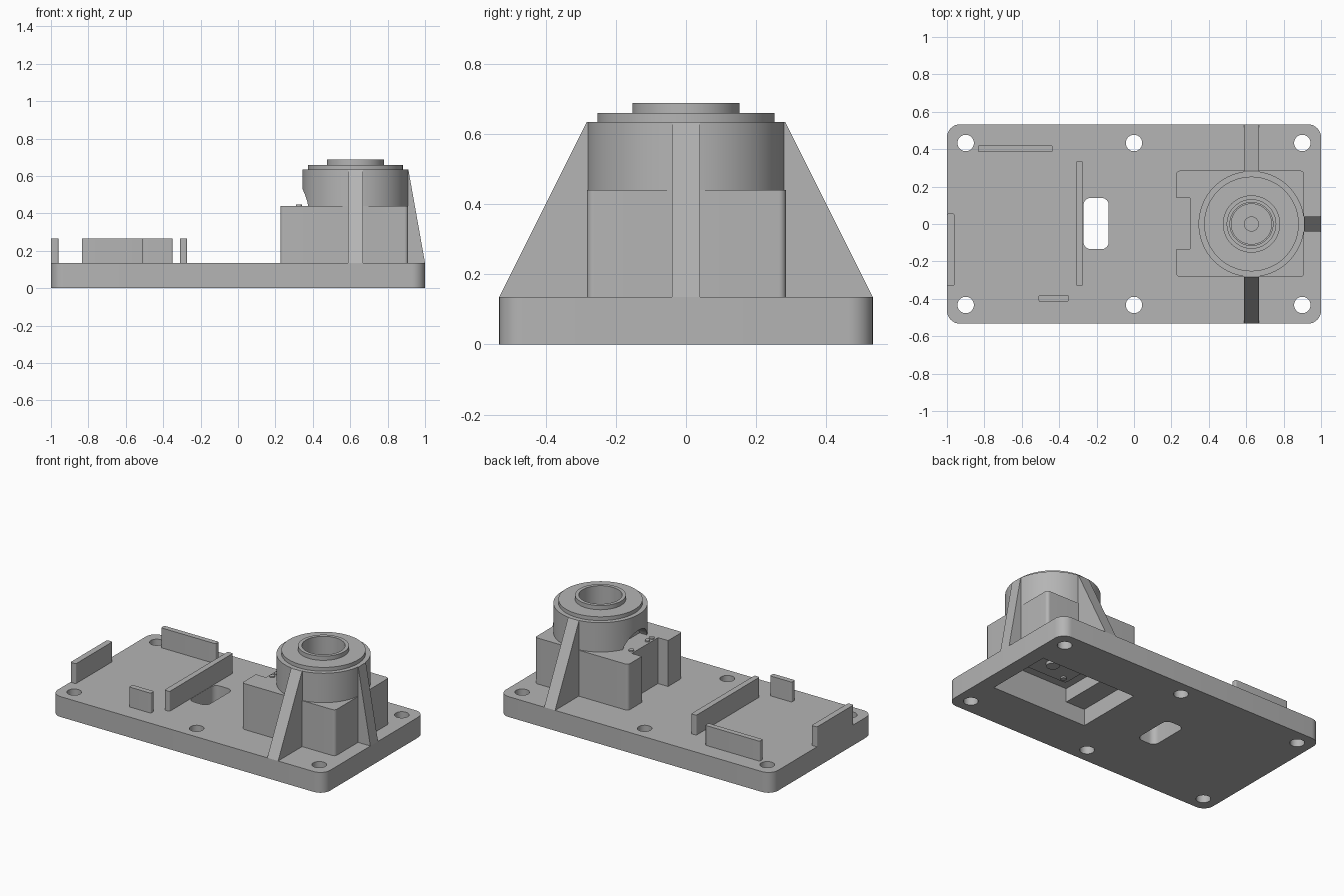
import bpy, bmesh
from math import sin, cos, pi, radians
from mathutils import Matrix

if "Cube" in bpy.data.objects:
    bpy.data.objects.remove(bpy.data.objects["Cube"], do_unlink=True)

grey = bpy.data.materials.new("plain grey")
grey.use_nodes = True
grey.diffuse_color = (0.46, 0.46, 0.46, 1)
grey.node_tree.nodes["Principled BSDF"].inputs["Base Color"].default_value = (0.46, 0.46, 0.46, 1)

TX = 0.628        # tower axis
DECK = 0.135      # top of the base plate
BLOCK = 0.44      # top of the housing block
parts = []


def finish(name, bm):
    bmesh.ops.recalc_face_normals(bm, faces=bm.faces)
    mesh = bpy.data.meshes.new(name)
    bm.to_mesh(mesh)
    bm.free()
    mesh.materials.append(grey)
    ob = bpy.data.objects.new(name, mesh)
    bpy.context.collection.objects.link(ob)
    parts.append(ob)
    return ob


def prism(name, outline, z0, z1, matrix=Matrix()):
    bm = bmesh.new()
    face = bm.faces.new([bm.verts.new((x, y, z0)) for x, y in outline])
    out = bmesh.ops.extrude_face_region(bm, geom=[face])
    top = [v for v in out["geom"] if isinstance(v, bmesh.types.BMVert)]
    bmesh.ops.translate(bm, verts=top, vec=(0, 0, z1 - z0))
    bm.transform(matrix)
    return finish(name, bm)


def box(name, x0, x1, y0, y1, z0, z1, r=0.0):
    """Upright box with vertical edges rounded by r."""
    if r == 0:
        pts = [(x0, y0), (x1, y0), (x1, y1), (x0, y1)]
    else:
        corners = [(x1 - r, y1 - r), (x0 + r, y1 - r), (x0 + r, y0 + r), (x1 - r, y0 + r)]
        pts = []
        for q, (cx, cy) in enumerate(corners):
            for i in range(9):
                a = (q + i / 8) * pi / 2
                pts.append((cx + r * cos(a), cy + r * sin(a)))
    return prism(name, pts, z0, z1)


def circle(r, cx=0.0, cy=0.0, n=48):
    return [(cx + r * cos(2 * pi * i / n), cy + r * sin(2 * pi * i / n)) for i in range(n)]


def rod(name, r, cx, cy, z0, z1):
    return prism(name, circle(r, cx, cy), z0, z1)


def rod_x(name, r, z, x0, x1):
    turn = Matrix.Translation((0, 0, z)) @ Matrix.Rotation(pi / 2, 4, 'Y')
    return prism(name, circle(r), x0, x1, turn)


def lathe(name, profile, n=96):
    bm = bmesh.new()
    rings = [[bm.verts.new((TX + r * cos(2 * pi * i / n), r * sin(2 * pi * i / n), z))
              for i in range(n)] for r, z in profile]
    for a, b in zip(rings, rings[1:] + rings[:1]):
        for i in range(n):
            j = (i + 1) % n
            bm.faces.new((a[i], a[j], b[j], b[i]))
    return finish(name, bm)


def cut(target, *cutters):
    for c in cutters:
        c.hide_render = True
        mod = target.modifiers.new("cut", 'BOOLEAN')
        mod.operation, mod.solver, mod.object = 'DIFFERENCE', 'EXACT', c
    bpy.context.view_layer.update()
    graph = bpy.context.evaluated_depsgraph_get()
    mesh = bpy.data.meshes.new_from_object(target.evaluated_get(graph))
    target.modifiers.clear()
    target.data = mesh
    for c in cutters:
        parts.remove(c)
        bpy.data.objects.remove(c, do_unlink=True)


# Base plate with bolt holes, cable slot, underside pocket and cable channel
plate = box("base_plate", -1, 1, -0.533, 0.533, 0, DECK, 0.07)
cut(plate, *[rod("hole", 0.044, x, y, -0.1, 0.3) for x in (-0.9, 0, 0.9) for y in (-0.433, 0.433)])
cut(plate, box("slot", -0.27, -0.135, -0.135, 0.14, -0.1, 0.3, 0.04))
cut(plate, rod_x("channel", 0.07, 0.02, -0.2, 0.3))
cut(plate, box("pocket", 0.2, 0.9, -0.22, 0.235, -0.1, 0.11))
cut(plate, box("deep_pocket", 0.34, 0.87, -0.22, 0.235, -0.1, 0.3))

# Housing block, notched on its inner side and hollow below
block = box("housing_block", 0.226, 0.91, -0.282, 0.285, DECK, BLOCK, 0.02)
cut(block, box("notch", 0.1, 0.3, -0.135, 0.14, 0, 0.6))
cut(block, box("cavity", 0.34, 0.87, -0.22, 0.235, 0, 0.2))
cut(block, rod("bore", 0.13, TX, 0, 0.3, 0.6))

# Stepped round tower with an arched opening over the notch
tower = lathe("tower", [(0.115, 0.3), (0.283, 0.3), (0.283, 0.635), (0.253, 0.635),
                        (0.253, 0.66), (0.153, 0.66), (0.153, 0.688), (0.13, 0.688),
                        (0.13, 0.45), (0.115, 0.45)])
cut(tower, rod_x("arch", 0.135, 0.395, 0.2, 0.43))

# Sloping gussets: front, back and right
def gusset(name, reach, width, angle):
    outline = [(0.25, DECK), (reach, DECK), (0.283, 0.634), (0.25, 0.634)]
    place = (Matrix.Translation((TX, 0, 0)) @ Matrix.Rotation(radians(angle), 4, 'Z')
             @ Matrix.Rotation(pi / 2, 4, 'X'))
    prism(name, outline, -width / 2, width / 2, place)

gusset("front_gusset", 0.533, 0.08, -90)
gusset("back_gusset", 0.533, 0.08, 90)
gusset("right_gusset", 1 - TX, 0.08, 0)

# Upright locating fences on the deck
for name, x0, x1, y0, y1 in [("left_fence", -1, -0.96, -0.33, 0.055),
                             ("middle_fence", -0.31, -0.272, -0.33, 0.335),
                             ("back_fence", -0.835, -0.435, 0.385, 0.42),
                             ("front_fence", -0.51, -0.35, -0.415, -0.38)]:
    box(name, x0, x1, y0, y1, DECK, 0.267, 0.008)

# Motor hub seen down the bore
rod("hub_plate", 0.11, TX, 0, 0.3, 0.33)
rod("hub_shaft", 0.04, TX, 0, 0.33, 0.38)
for i in range(4):
    a = i * pi / 2
    rod("hub_pin", 0.012, TX + 0.08 * cos(a), 0.08 * sin(a), 0.33, 0.335)

# Screws on the notch ledge
for y in (-0.105, -0.06, 0.11):
    rod("ledge_screw", 0.016, 0.325, y, BLOCK, BLOCK + 0.008)

# Motor underside in the pocket
box("motor_underside", 0.42, 0.8, -0.13, 0.13, 0.17, 0.2, 0.02)
rod("motor_boss", 0.04, TX, 0, 0.15, 0.17)
for x in (0.47, 0.75):
    for y in (-0.09, 0.09):
        rod("motor_screw", 0.018, x, y, 0.16, 0.17)

# Smooth round walls, crisp edges
bpy.ops.object.select_all(action='DESELECT')
for ob in parts:
    ob.select_set(True)
bpy.context.view_layer.objects.active = plate
bpy.ops.object.shade_smooth_by_angle(angle=radians(30))
